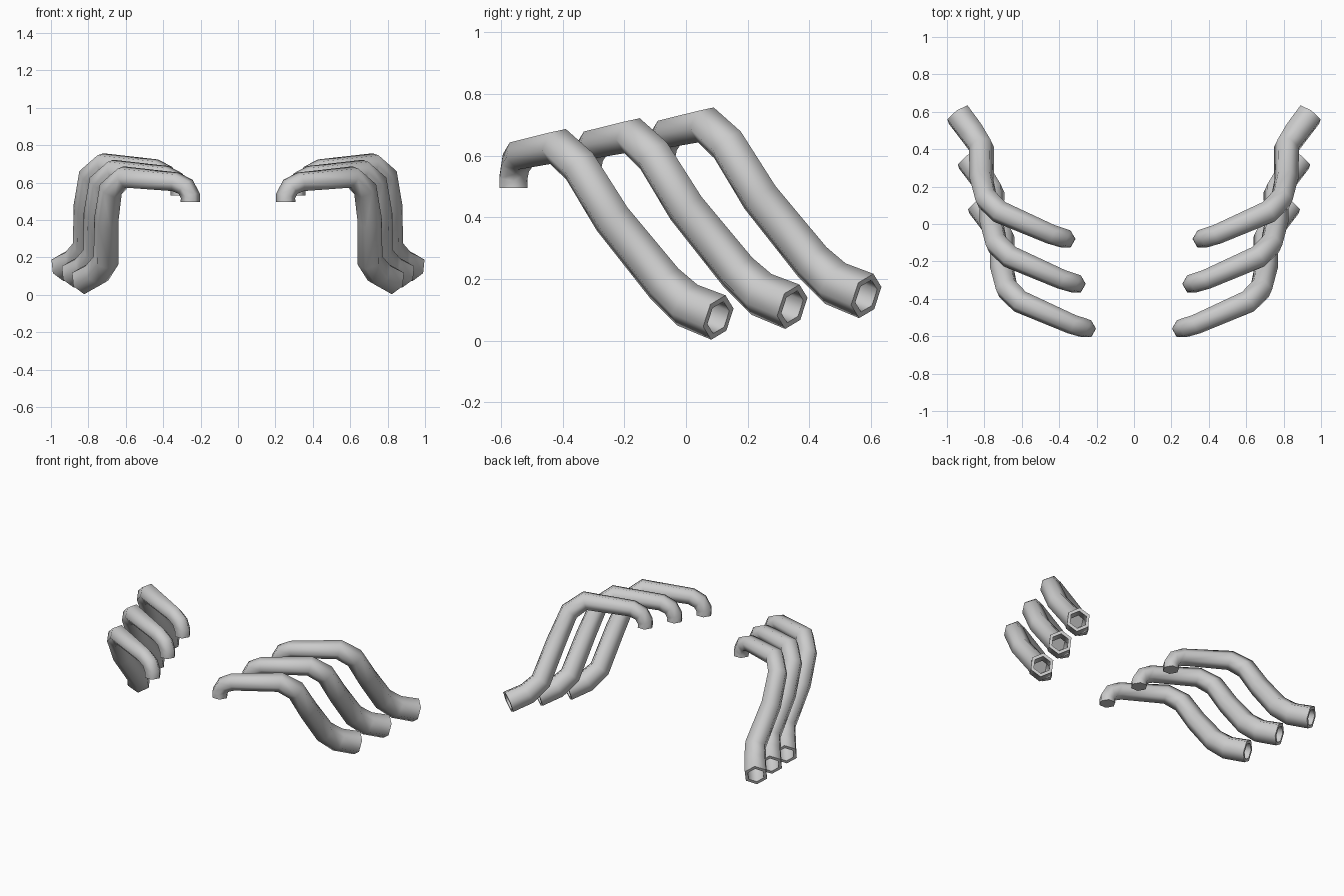
import bpy, bmesh, math
from mathutils import Vector

if "Cube" in bpy.data.objects:
    bpy.data.objects.remove(bpy.data.objects["Cube"])

SIDES = 6
STEP = Vector((0.055, 0.24, 0.035))   # offset from one pipe to the next

# Centre line of the front left pipe: x, y, z, radius
PATH = [
    (0.255, -0.56, 0.495, 0.052),
    (0.255, -0.56, 0.53, 0.052),
    (0.28, -0.552, 0.577, 0.053),
    (0.335, -0.535, 0.604, 0.054),
    (0.61, -0.415, 0.63, 0.062),
    (0.68, -0.345, 0.565, 0.064),
    (0.705, -0.24, 0.395, 0.066),
    (0.705, -0.07, 0.185, 0.07),
    (0.755, 0.005, 0.115, 0.075),
    (0.83, 0.105, 0.075, 0.076),
]

metal = bpy.data.materials.new("light grey metal")
metal.use_nodes = True
grey = (0.6, 0.6, 0.6, 1)
metal.diffuse_color = grey
metal.node_tree.nodes["Principled BSDF"].inputs["Base Color"].default_value = grey


def sweep_rings(bm, path):
    """Hexagonal rings carried along the path without twist."""
    pts = [Vector(p[:3]) for p in path]
    rings = []
    side = Vector((1, 0, 0))
    previous = Vector((0, 0, 1))
    last = len(pts) - 1
    for i, p in enumerate(pts):
        before = (p - pts[i - 1]).normalized() if i else None
        after = (pts[i + 1] - p).normalized() if i < last else None
        if before is None:
            tangent = after
        elif after is None:
            tangent = before
        else:
            tangent = (before + after).normalized()
        side = previous.rotation_difference(tangent) @ side
        previous = tangent
        up = tangent.cross(side)
        ring = []
        for k in range(SIDES):
            a = math.tau * k / SIDES
            ring.append(bm.verts.new(p + path[i][3] * (math.cos(a) * side + math.sin(a) * up)))
        rings.append(ring)
    return rings


def bridge(bm, a, b):
    for k in range(SIDES):
        n = (k + 1) % SIDES
        bm.faces.new((a[k], a[n], b[n], b[k]))


def make_pipe(name, offset, mirror):
    bm = bmesh.new()
    rings = sweep_rings(bm, PATH)
    for a, b in zip(rings, rings[1:]):
        bridge(bm, a, b)
    bm.faces.new(rings[0])
    # rim and hollow bore of the outlet
    inner = []
    for ring in reversed(rings[-3:]):
        centre = sum((v.co for v in ring), Vector()) / SIDES
        inner.append([bm.verts.new(centre.lerp(v.co, 0.72)) for v in ring])
    bridge(bm, rings[-1], inner[0])
    for a, b in zip(inner, inner[1:]):
        bridge(bm, a, b)
    bm.faces.new(inner[-1])
    for v in bm.verts:
        v.co += offset
        v.co.x *= mirror
    bmesh.ops.recalc_face_normals(bm, faces=bm.faces)
    mesh = bpy.data.meshes.new(name)
    bm.to_mesh(mesh)
    bm.free()
    mesh.materials.append(metal)
    obj = bpy.data.objects.new(name, mesh)
    bpy.context.collection.objects.link(obj)
    bpy.ops.object.select_all(action="DESELECT")
    obj.select_set(True)
    bpy.context.view_layer.objects.active = obj
    bpy.ops.object.shade_smooth_by_angle(angle=math.radians(65))


for side_name, mirror in (("left", 1), ("right", -1)):
    for i, place in enumerate(("front", "middle", "rear")):
        make_pipe(f"{place}_{side_name}_exhaust_pipe", STEP * i, mirror)
